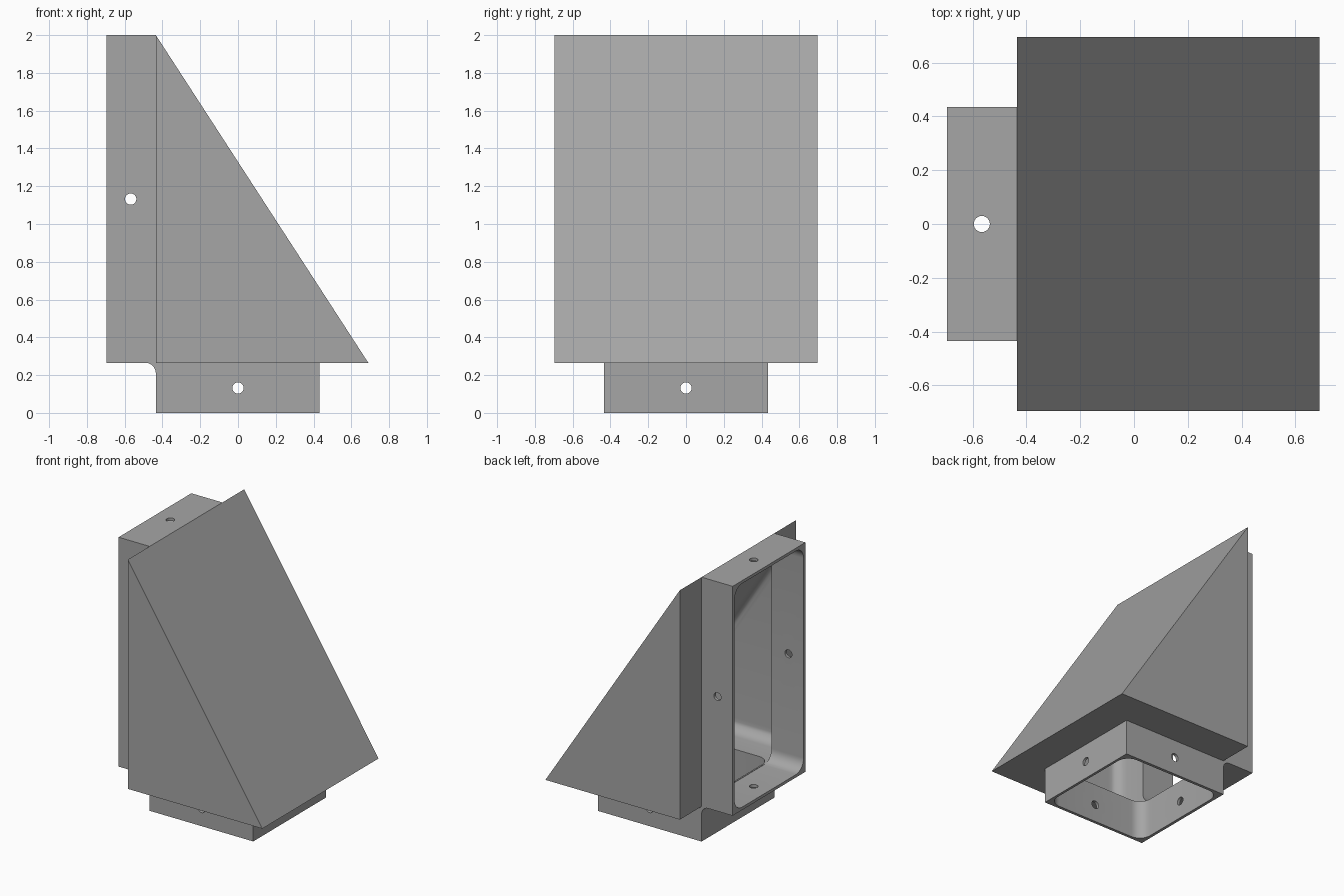
import bpy, bmesh, math
from mathutils import Matrix, Vector

if "Cube" in bpy.data.objects:
    bpy.data.objects.remove(bpy.data.objects["Cube"])

T = 0.022            # wall thickness
R = 0.09             # inner corner radius
COLLAR, HALF = 0.435, 0.695
LOW, TOP = 0.265, 2.0

grey = bpy.data.materials.new("plain grey")
grey.diffuse_color = (0.38, 0.38, 0.38, 1)
grey.use_nodes = True
grey.node_tree.nodes["Principled BSDF"].inputs["Base Color"].default_value = grey.diffuse_color


def add_object(name, bm):
    bmesh.ops.recalc_face_normals(bm, faces=bm.faces)
    mesh = bpy.data.meshes.new(name)
    bm.to_mesh(mesh)
    bm.free()
    mesh.materials.append(grey)
    ob = bpy.data.objects.new(name, mesh)
    bpy.context.collection.objects.link(ob)
    return ob


def prism(name, profile, half, end_bevel=0):
    """Extrude an x-z profile from y=-half to y=half, optionally rounding its end edges."""
    bm = bmesh.new()
    face = bm.faces.new([bm.verts.new((x, -half, z)) for x, z in profile])
    ext = bmesh.ops.extrude_face_region(bm, geom=[face])["geom"]
    bmesh.ops.translate(bm, verts=[g for g in ext if isinstance(g, bmesh.types.BMVert)],
                        vec=(0, 2 * half, 0))
    if end_bevel:
        ends = [e for e in bm.edges if abs(e.verts[0].co.y - e.verts[1].co.y) < 1e-5]
        bmesh.ops.bevel(bm, geom=ends, offset=end_bevel, segments=6, profile=0.5,
                        affect='EDGES')
    return add_object(name, bm)


def rounded_box(name, lo, hi, axis):
    """Box between two corners with the edges along one axis rounded."""
    bm = bmesh.new()
    lo, hi = Vector(lo), Vector(hi)
    bmesh.ops.create_cube(bm, size=1, matrix=Matrix.Translation((lo + hi) / 2)
                          @ Matrix.Diagonal((*(hi - lo), 1)))
    along = [e for e in bm.edges
             if abs(e.verts[0].co[axis] - e.verts[1].co[axis]) > 1e-4]
    bmesh.ops.bevel(bm, geom=along, offset=R, segments=8, profile=0.5, affect='EDGES')
    return add_object(name, bm)


def drill(name, centre, axis, length):
    bm = bmesh.new()
    turn = {0: Matrix.Rotation(math.pi / 2, 4, 'Y'),
            1: Matrix.Rotation(math.pi / 2, 4, 'X'), 2: Matrix()}[axis]
    bmesh.ops.create_cone(bm, cap_ends=True, segments=24, radius1=0.03, radius2=0.03,
                          depth=length, matrix=Matrix.Translation(centre) @ turn)
    return add_object(name, bm)


def combine(target, other, operation):
    """Apply a boolean and remove the helper."""
    mod = target.modifiers.new("combine", 'BOOLEAN')
    mod.operation, mod.solver, mod.object = operation, 'EXACT', other
    bpy.context.view_layer.objects.active = target
    bpy.ops.object.modifier_apply(modifier=mod.name)
    bpy.data.objects.remove(other)


# wedge-shaped hood
elbow = prism("duct_elbow", [(-COLLAR, LOW), (0.69, LOW), (-COLLAR, TOP)], HALF)

# side and bottom collars in one profile, with a fillet in the inside corner
f = 0.055
fillet = [(-COLLAR - f + f * math.sin(a), LOW - f + f * math.cos(a))
          for a in [i * math.pi / 12 for i in range(6, -1, -1)]]
collars = prism("collars", [(0.432, 0), (0.432, 0.655), (-COLLAR, TOP), (-HALF, TOP),
                            (-HALF, LOW)] + fillet[::-1] + [(-COLLAR, 0)], COLLAR)
combine(elbow, collars, 'UNION')

# hollow inside of the hood, parallel to its outer faces
slope = (TOP - LOW) / (0.69 + COLLAR)
drop = T * math.hypot(1, slope)
back, floor = -COLLAR + 0.009, LOW + T + 0.003
z_top = TOP - drop - slope * 0.009
cavity = prism("hood_cavity", [(back, floor), (back + (z_top - floor) / slope, floor),
                               (back, z_top)], HALF - T, R)
combine(elbow, cavity, 'DIFFERENCE')

# rounded openings through the two collars
c = COLLAR - T
combine(elbow, rounded_box("side_opening", (-0.9, -c, LOW + T), (back + 0.002, c, TOP - T), 0),
        'DIFFERENCE')
combine(elbow, rounded_box("bottom_opening", (-c, -c, -0.2), (c, c, floor + 0.02), 2),
        'DIFFERENCE')

# screw holes through opposite collar walls
for centre, axis, length in [((-0.568, 0, 1.132), 1, 1.2), ((-0.566, 0, 1.132), 2, 1.9),
                             ((0, 0, 0.132), 0, 1.2), ((0, 0, 0.132), 1, 1.2)]:
    combine(elbow, drill("screw_hole", centre, axis, length), 'DIFFERENCE')

bpy.ops.object.select_all(action='DESELECT')
elbow.select_set(True)
bpy.context.view_layer.objects.active = elbow
bpy.ops.object.shade_smooth_by_angle(angle=math.radians(30))
